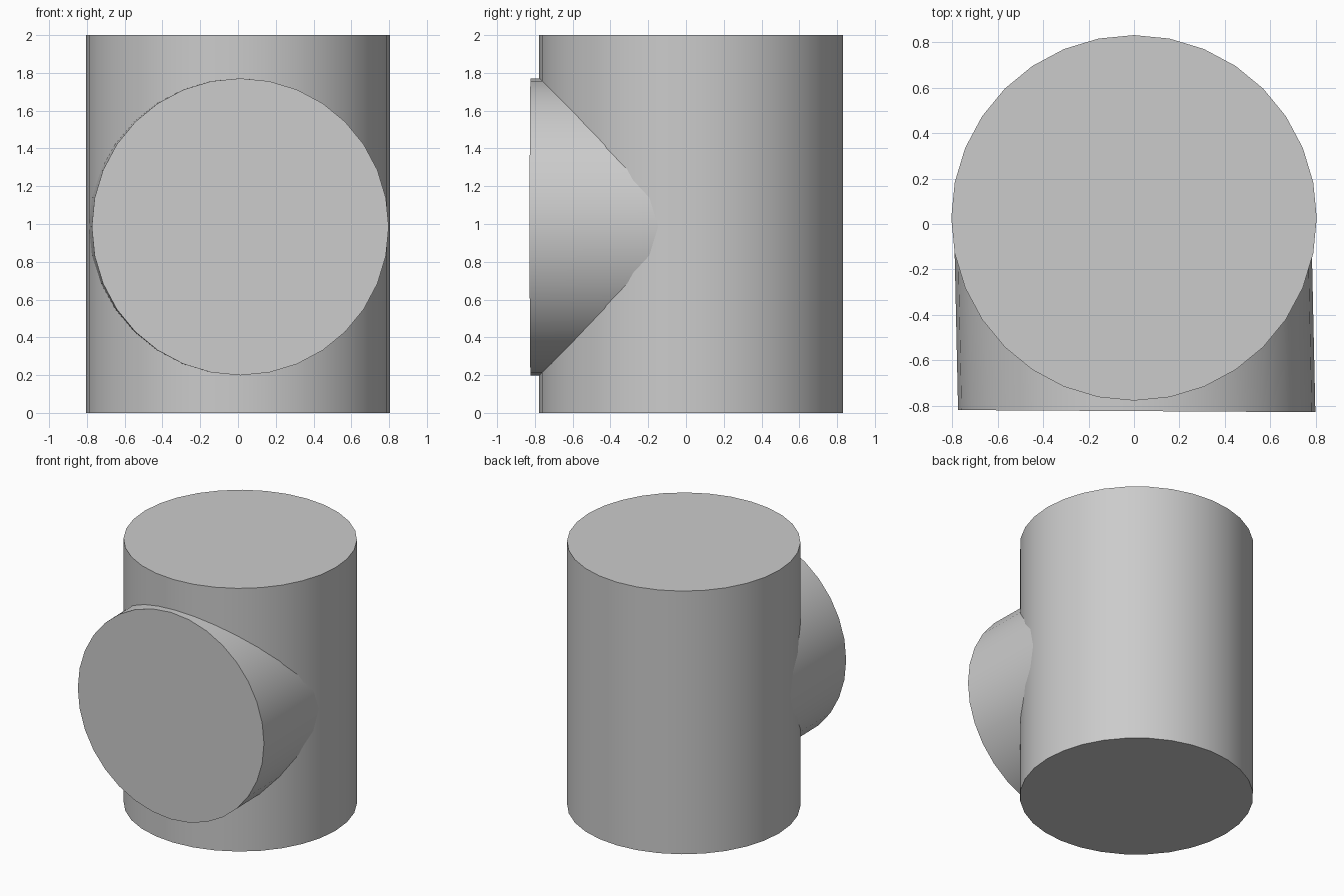
import bpy
from math import radians
from mathutils import Matrix, Vector

default_cube = bpy.data.objects.get("Cube")
if default_cube:
    bpy.data.objects.remove(default_cube, do_unlink=True)

# Single flat colour
GREY = (0.6, 0.6, 0.6, 1.0)
grey = bpy.data.materials.new("plain_grey")
grey.use_nodes = True
grey.diffuse_color = GREY
grey.node_tree.nodes["Principled BSDF"].inputs["Base Color"].default_value = GREY


def cylinder(name, radius, depth, matrix):
    """Capped 32-sided cylinder with smooth sides and sharp rims."""
    bpy.ops.mesh.primitive_cylinder_add(vertices=32, radius=radius, depth=depth)
    obj = bpy.context.object
    obj.name = name
    obj.data.transform(matrix)
    obj.data.materials.append(grey)
    bpy.ops.object.shade_smooth_by_angle(angle=radians(30))
    return obj


# Upright body
cylinder("main_cylinder", 0.804, 2.0, Matrix.Translation((0, 0.027, 1)))

# Front branch, reaching into the body, with a slightly skewed axis
front, back = Vector((0.012, -0.823, 0.985)), Vector((-0.006, 0.0, 0.987))
length = (front - back).length
skew = Matrix.Identity(4)
skew[0][1] = (front.x - back.x) / (front.y - back.y)
skew[1][0] = -0.006
skew[2][1] = (front.z - back.z) / (front.y - back.y)
placement = Matrix.Translation((front + back) / 2) @ skew @ Matrix.Rotation(radians(90), 4, "X")
cylinder("front_branch", 0.786, length, placement)
